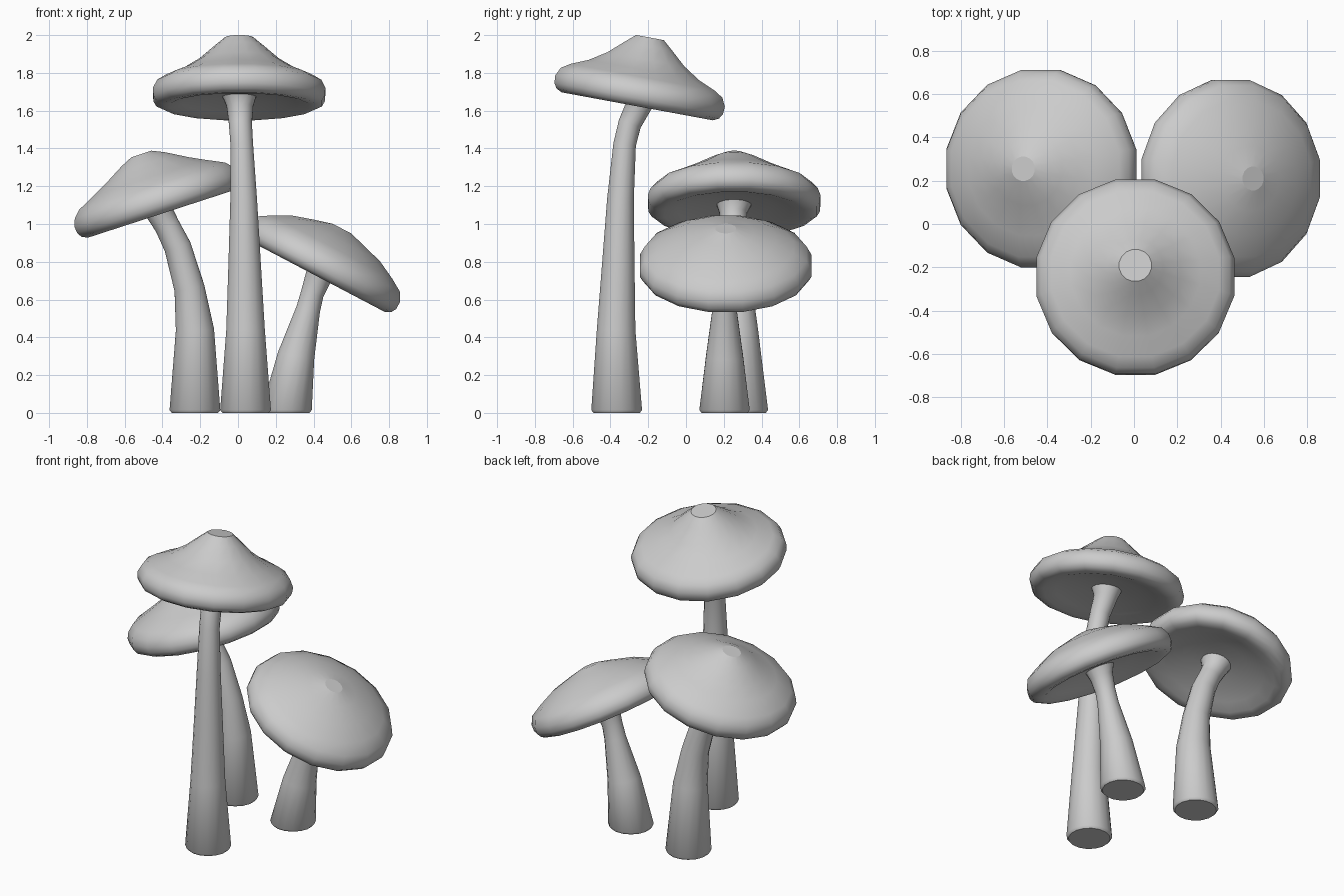
import bpy, bmesh, math
from mathutils import Vector

if "Cube" in bpy.data.objects:
    bpy.data.objects.remove(bpy.data.objects["Cube"])

SIDES = 16
CAP_SCALE = 1.012


def loft(name, rings):
    """Skin round rings of (centre, axis, radius); flat end faces, smooth sides."""
    bm = bmesh.new()
    loops = []
    for c, axis, r in rings:
        a = Vector(axis).normalized()
        u = Vector((0, 1, 0)).cross(a).normalized()
        v = a.cross(u)
        loops.append([bm.verts.new(Vector(c) + r * (math.cos(t) * u + math.sin(t) * v))
                      for t in ((i + 0.5) * 2 * math.pi / SIDES for i in range(SIDES))])
    for lo, hi in zip(loops, loops[1:]):
        for i in range(SIDES):
            j = (i + 1) % SIDES
            bm.faces.new((lo[i], lo[j], hi[j], hi[i])).smooth = True
    bm.faces.new(loops[0][::-1])
    bm.faces.new(loops[-1])
    bmesh.ops.recalc_face_normals(bm, faces=bm.faces)
    mesh = bpy.data.meshes.new(name)
    bm.to_mesh(mesh)
    bm.free()
    obj = bpy.data.objects.new(name, mesh)
    bpy.context.collection.objects.link(obj)


def mushroom(name, path, origin, axis, profile):
    """path: (x, y, z, radius) up the stem; profile: (radius, height) of the cap."""
    a, o = Vector(axis).normalized(), Vector(origin)
    # stem, with a rounded foot and a flared top meeting the cap
    pts = [Vector(p[:3]) for p in path]
    r0 = path[0][3]
    rings = [(pts[0], (0, 0, 1), r0 - 0.012),
             (pts[0] + Vector((0, 0, 0.015)), (0, 0, 1), r0)]
    for i in range(1, len(pts) - 1):
        rings.append((pts[i], pts[i + 1] - pts[i - 1], path[i][3]))
    rings.append((pts[-1], a, path[-1][3]))
    rings.append((o + a * 0.055, a, path[-1][3] + 0.022))
    loft(name + "_stem", rings)
    # cap with a shallow hollow underside and rounded lip
    under = [(0.06, 0.046), (0.2, 0.036), (0.3, 0.014), (0.37, -0.005), (0.41, -0.007)]
    loft(name + "_cap", [(o + a * h, a, r * CAP_SCALE) for r, h in under + profile])


mushroom("tall_mushroom",
         [(.04, -.367, 0, .137), (.04, -.37, .44, .104), (.035, -.358, .8, .087),
          (.03, -.347, 1.13, .072), (.02, -.325, 1.42, .061), (.013, -.298, 1.53, .062),
          (.01, -.25, 1.625, .072)],
         (.006, -.257, 1.63), (0, .182, .983),
         [(.441, .008), (.457, .035), (.46, .075), (.438, .12), (.39, .15), (.3, .188),
          (.21, .245), (.13, .316), (.075, .363)])

mushroom("middle_mushroom",
         [(-.228, .3, 0, .137), (-.228, .28, .44, .103), (-.257, .27, .66, .082),
          (-.32, .26, .88, .073), (-.375, .252, .99, .068), (-.415, .25, 1.06, .075)],
         (-.41, .255, 1.06), (-.309, 0, .951),
         [(.441, .008), (.457, .035), (.46, .07), (.445, .11), (.41, .147), (.31, .195),
          (.235, .233), (.17, .27), (.12, .298), (.056, .327)])

mushroom("short_mushroom",
         [(.257, .204, 0, .136), (.307, .204, .3, .1), (.372, .204, .55, .065),
          (.393, .204, .63, .062), (.425, .206, .72, .072)],
         (.42, .21, .73), (.465, 0, .885),
         [(.441, .008), (.457, .035), (.457, .075), (.432, .125), (.363, .167), (.265, .217),
          (.15, .252), (.055, .278)])
